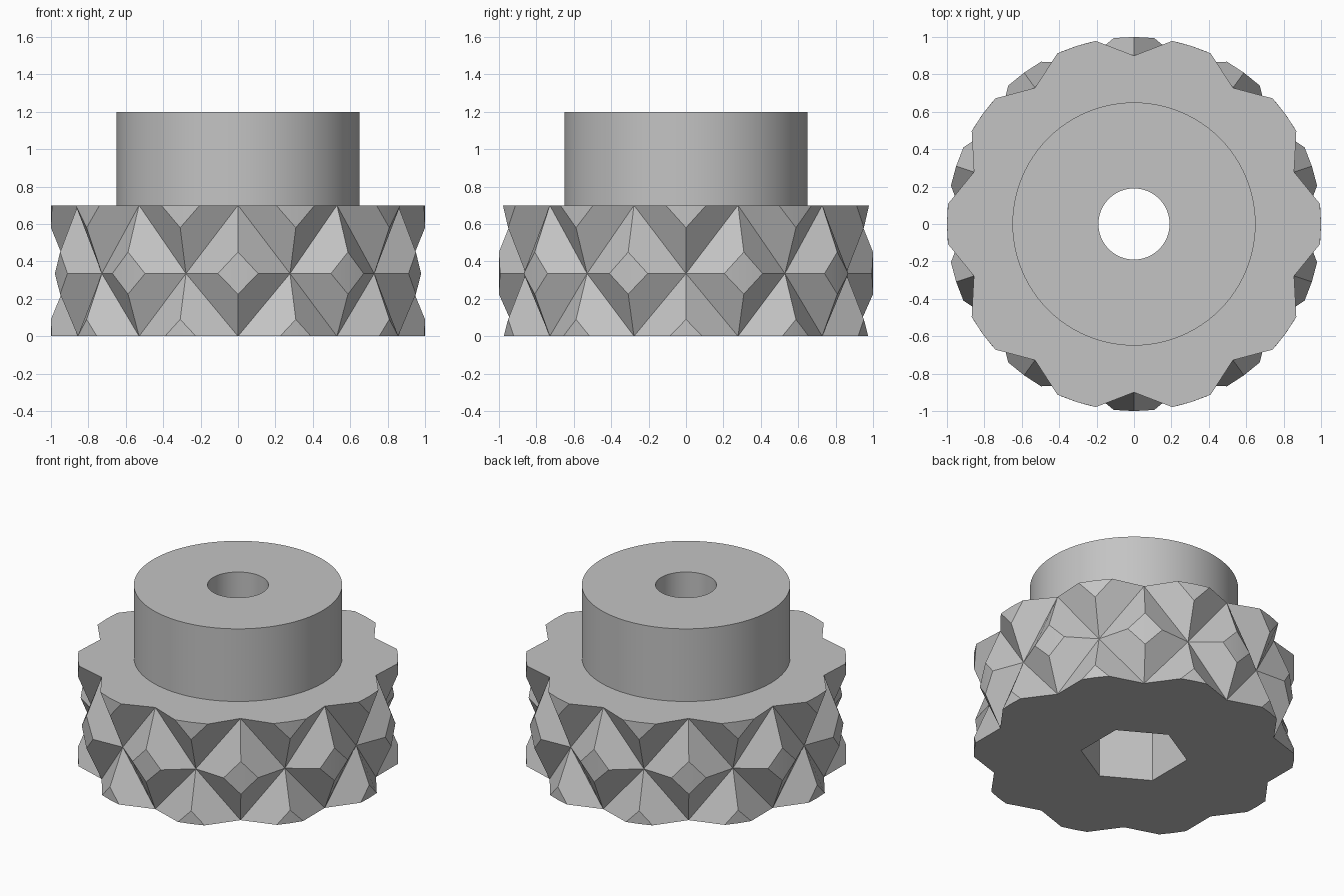
import bpy, bmesh, math

if "Cube" in bpy.data.objects:
    bpy.data.objects.remove(bpy.data.objects["Cube"])

VALLEY, PEAK = 0.9, 1.0        # groove and crest radii of the knurl
MID, TOP, FULL = 0.335, 0.7, 1.2
HUB_R, BORE_R, HEX_R, HEX_TOP = 0.65, 0.19, 0.335, 0.45
SEG = 96

grey = bpy.data.materials.new("grey plastic")
grey.diffuse_color = (0.55, 0.55, 0.55, 1)
grey.use_nodes = True
grey.node_tree.nodes["Principled BSDF"].inputs["Base Color"].default_value = grey.diffuse_color


def finish(bm, name):
    bmesh.ops.remove_doubles(bm, verts=bm.verts, dist=1e-5)
    bmesh.ops.recalc_face_normals(bm, faces=bm.faces)
    mesh = bpy.data.meshes.new(name)
    bm.to_mesh(mesh)
    bm.free()
    mesh.materials.append(grey)
    obj = bpy.data.objects.new(name, mesh)
    bpy.context.collection.objects.link(obj)
    bpy.ops.object.select_all(action='DESELECT')
    bpy.context.view_layer.objects.active = obj
    obj.select_set(True)
    bpy.ops.object.shade_smooth_by_angle(angle=math.radians(14))


def polar(deg, z, r):
    a = math.radians(deg)
    return (r * math.cos(a), r * math.sin(a), z)


def ring(r, z, n, start=0.0):
    return [polar(start + 360 * i / n, z, r) for i in range(n)]


def wall(bm, low, high):
    """Quads between two matching rings."""
    a, b = [bm.verts.new(p) for p in low], [bm.verts.new(p) for p in high]
    for i in range(len(a)):
        j = (i + 1) % len(a)
        bm.faces.new((a[i], a[j], b[j], b[i]))


def plate(bm, outer, inner):
    """Flat plate with a hole, between any two outlines."""
    edges = []
    for pts in (outer, inner):
        vs = [bm.verts.new(p) for p in pts]
        edges += [bm.edges.new((vs[i], vs[(i + 1) % len(vs)])) for i in range(len(vs))]
    bmesh.ops.triangle_fill(bm, edges=edges, use_beauty=True)


def half_diamond(bm, deg, base, tip, flat_z, half):
    """Half of a truncated diamond: base row at z=base, tip at z=tip."""
    P = lambda d, z, r: bm.verts.new(polar(deg + d, z, r))
    for s in (-1, 1):
        bm.faces.new((P(0, tip, VALLEY), P(18 * s, base, VALLEY),
                      P(half * s, base, PEAK), P(0, flat_z, PEAK)))
        bm.faces.new((P(0, base, PEAK), P(half * s, base, PEAK), P(0, flat_z, PEAK)))


# Knurled grip: ten full diamonds, with half diamonds in between at both rims
bm = bmesh.new()
for i in range(10):
    a = -90 + 36 * i
    half_diamond(bm, a, MID, TOP, 0.45, 6.2)
    half_diamond(bm, a, MID, 0, 0.225, 6.2)
    half_diamond(bm, a + 18, TOP, MID, 0.58, 6.2)
    half_diamond(bm, a + 18, 0, MID, 0.09, 5.0)


def rim(z, half):
    pts = []
    for i in range(10):
        a = -90 + 36 * i
        pts += [polar(a, z, VALLEY)] + [polar(a + 18 + d, z, PEAK) for d in (-half, 0, half)]
    return pts


# Rim faces and hexagonal pocket underneath
plate(bm, rim(TOP, 6.2), ring(HUB_R, TOP, SEG))
plate(bm, rim(0, 5.0), ring(HEX_R, 0, 6, 30))
wall(bm, ring(HEX_R, 0, 6, 30), ring(HEX_R, HEX_TOP, 6, 30))
plate(bm, ring(HEX_R, HEX_TOP, 6, 30), ring(BORE_R, HEX_TOP, SEG))
finish(bm, "knurled_grip")

# Hub with through bore
bm = bmesh.new()
wall(bm, ring(HUB_R, TOP, SEG), ring(HUB_R, FULL, SEG))
wall(bm, ring(HUB_R, FULL, SEG), ring(BORE_R, FULL, SEG))
wall(bm, ring(BORE_R, FULL, SEG), ring(BORE_R, HEX_TOP, SEG))
finish(bm, "hub")
